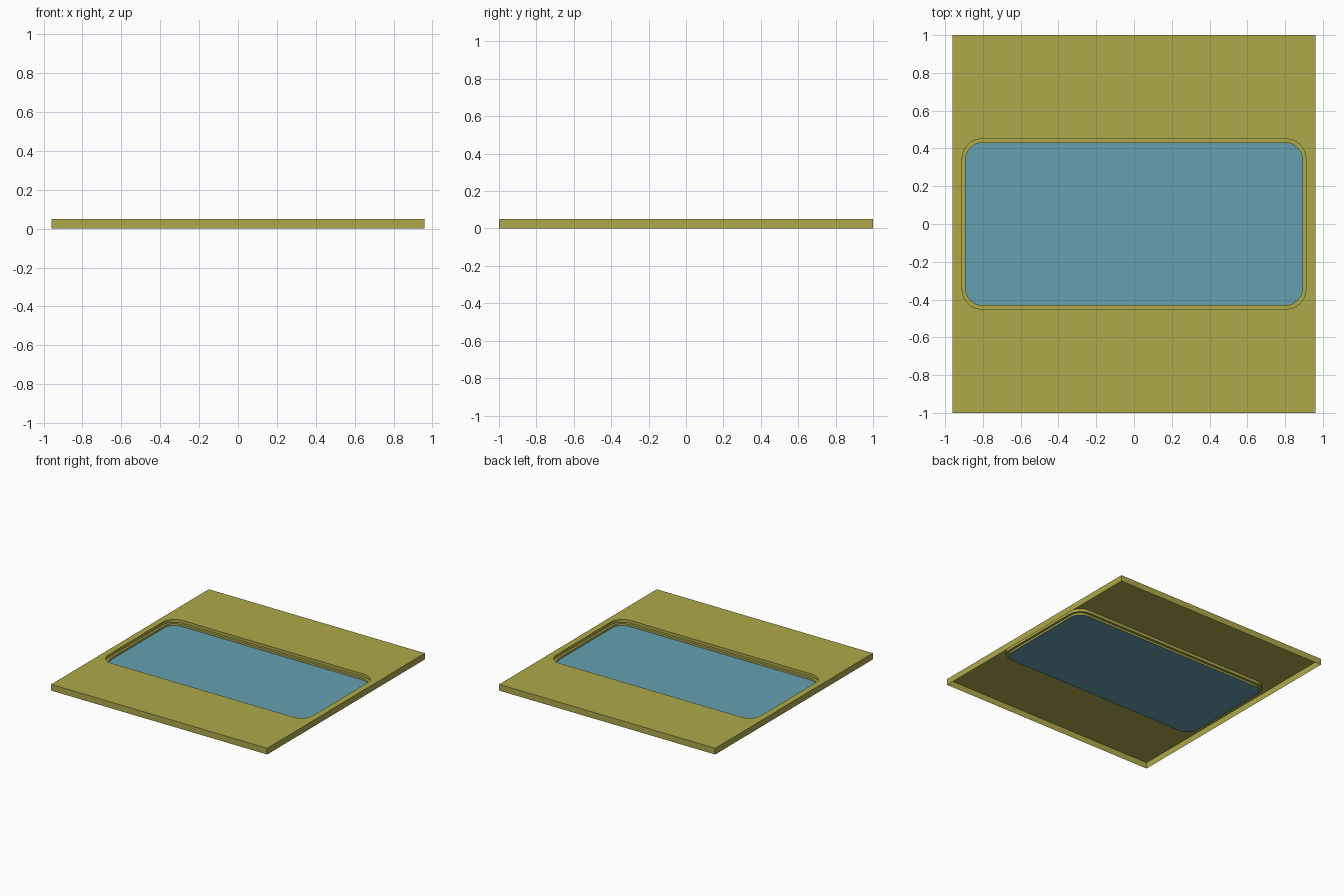
import bpy, bmesh, math

if "Cube" in bpy.data.objects:
    bpy.data.objects.remove(bpy.data.objects["Cube"])

def material(name, color):
    m = bpy.data.materials.new(name)
    m.diffuse_color = color
    m.use_nodes = True
    m.node_tree.nodes["Principled BSDF"].inputs["Base Color"].default_value = m.diffuse_color
    return m

def rounded_loop(bm, hx, hy, r, z, seg=8):
    """Counter-clockwise rounded rectangle of vertices."""
    verts = []
    for i, (sx, sy) in enumerate([(1, 1), (-1, 1), (-1, -1), (1, -1)]):
        for k in range(seg + 1):
            a = math.pi / 2 * (i + k / seg)
            verts.append(bm.verts.new((sx * (hx - r) + r * math.cos(a),
                                       sy * (hy - r) + r * math.sin(a), z)))
    return verts

def rect_loop(bm, hx, hy, z):
    return [bm.verts.new((sx * hx, sy * hy, z))
            for sx, sy in [(1, 1), (-1, 1), (-1, -1), (1, -1)]]

def ring_edges(bm, loop):
    return [bm.edges.get((a, b)) or bm.edges.new((a, b))
            for a, b in zip(loop, loop[1:] + loop[:1])]

def band(bm, upper, lower):
    """Quads between two loops, facing outward from the centre."""
    n = len(upper)
    for i in range(n):
        j = (i + 1) % n
        bm.faces.new((lower[i], lower[j], upper[j], upper[i]))

def finish(bm, name, mat):
    me = bpy.data.meshes.new(name)
    bm.to_mesh(me)
    bm.free()
    me.materials.append(mat)
    ob = bpy.data.objects.new(name, me)
    bpy.context.collection.objects.link(ob)
    return ob

HX, HY, TOP = 0.96, 1.0, 0.05
LEDGE, GLASS = 0.027, 0.011

# Panel: open-bottomed shell with a stepped rounded window recess
bm = bmesh.new()
rim_top = rect_loop(bm, HX, HY, TOP)
rim_bottom = rect_loop(bm, HX, HY, 0)
hole = rounded_loop(bm, 0.91, 0.45, 0.105, TOP)
edges = ring_edges(bm, rim_top) + ring_edges(bm, hole)
bmesh.ops.triangle_fill(bm, edges=edges, use_beauty=True, normal=(0, 0, 1))
for f in bm.faces:
    f.normal_update()
    if f.normal.z < 0:
        f.normal_flip()
band(bm, rim_top, rim_bottom)
profile = [hole,
           rounded_loop(bm, 0.91, 0.45, 0.105, LEDGE),
           rounded_loop(bm, 0.892, 0.43, 0.09, LEDGE),
           rounded_loop(bm, 0.892, 0.43, 0.09, GLASS)]
for a, b in zip(profile, profile[1:]):
    band(bm, b, a)
panel = finish(bm, "roof_panel", material("panel_olive", (0.42, 0.40, 0.07, 1)))

# Glass: flat pane closing the recess
bm = bmesh.new()
bm.faces.new(rounded_loop(bm, 0.892, 0.43, 0.09, GLASS))
glass = finish(bm, "window_glass", material("glass_blue", (0.13, 0.35, 0.44, 1)))

# Smooth only the rounded corners
for ob in (panel, glass):
    bpy.ops.object.select_all(action='DESELECT')
    ob.select_set(True)
    bpy.context.view_layer.objects.active = ob
    bpy.ops.object.shade_smooth_by_angle(angle=math.radians(30))
